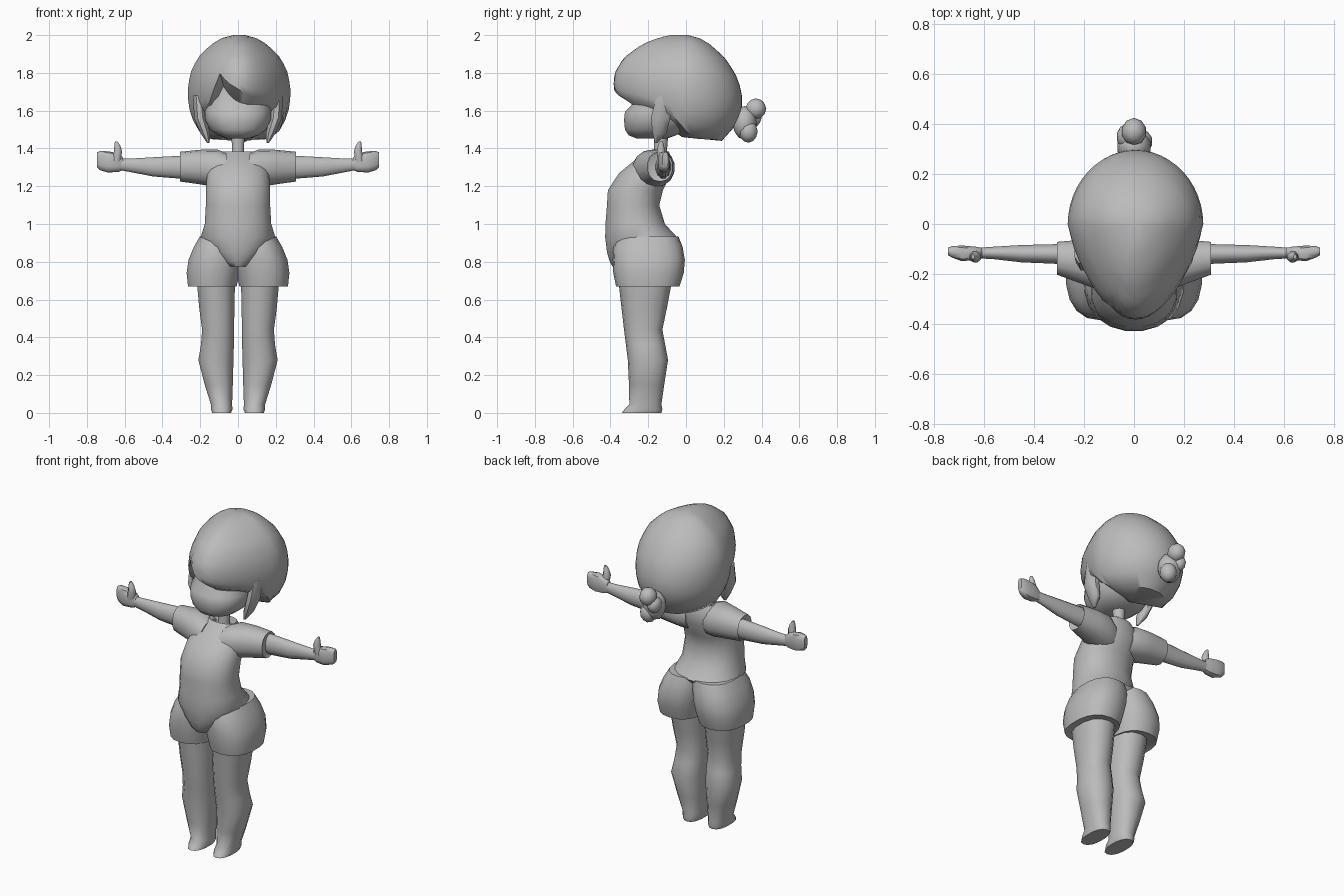
import bpy, bmesh, math
from mathutils import Vector

grey = bpy.data.materials.new("plain grey")
grey.diffuse_color = (0.5, 0.5, 0.5, 1)


def finish(name, bm, angle=50):
    bmesh.ops.recalc_face_normals(bm, faces=bm.faces)
    mesh = bpy.data.meshes.new(name)
    bm.to_mesh(mesh)
    bm.free()
    mesh.materials.append(grey)
    for p in mesh.polygons:
        p.use_smooth = True
    mesh.set_sharp_from_angle(angle=math.radians(angle))
    ob = bpy.data.objects.new(name, mesh)
    bpy.context.collection.objects.link(ob)
    return ob


def skin(bm, rings):
    n = len(rings[0])
    for lo, hi in zip(rings, rings[1:]):
        for i in range(n):
            j = (i + 1) % n
            bm.faces.new((lo[i], lo[j], hi[j], hi[i]))


def loft(name, rings, axis="z", n=16, side=1, power=2.0, angle=50):
    """Rings are (position, a0, a1, b0, b1); a, b are x, y or (for axis x) y, z."""
    bm = bmesh.new()
    loops = []
    for pos, a0, a1, b0, b1 in rings:
        loop = []
        for i in range(n):
            t = 2 * math.pi * (i + 0.5) / n
            c, s = math.cos(t), math.sin(t)
            a = (a0 + a1) / 2 + (a1 - a0) / 2 * math.copysign(abs(c) ** (2 / power), c)
            b = (b0 + b1) / 2 + (b1 - b0) / 2 * math.copysign(abs(s) ** (2 / power), s)
            x, y, z = (a, b, pos) if axis == "z" else (pos, a, b)
            loop.append(bm.verts.new((x * side, y, z)))
        loops.append(loop)
    skin(bm, loops)
    bm.faces.new(loops[0])
    bm.faces.new(loops[-1])
    return finish(name, bm, angle)


def lerp_table(table, v):
    for lo, hi in zip(table, table[1:]):
        if lo[0] <= v <= hi[0]:
            f = (v - lo[0]) / (hi[0] - lo[0])
            return [p + (q - p) * f for p, q in zip(lo, hi)][1:]
    return list((table[0] if v < table[0][0] else table[-1])[1:])


# Shirt body with round belly
loft("shirt", [
    (0.775, -0.05, 0.05, -0.39, -0.22), (0.80, -0.09, 0.09, -0.405, -0.16),
    (0.85, -0.145, 0.145, -0.42, -0.10), (0.93, -0.20, 0.20, -0.43, -0.045),
    (1.00, -0.178, 0.178, -0.428, -0.11), (1.10, -0.172, 0.172, -0.42, -0.14),
    (1.18, -0.172, 0.172, -0.415, -0.12), (1.27, -0.165, 0.165, -0.355, -0.075),
    (1.34, -0.14, 0.14, -0.27, -0.075), (1.385, -0.085, 0.085, -0.20, -0.09),
    (1.35, -0.06, 0.06, -0.18, -0.10)], n=20, power=2.2)

# Neck and face
loft("neck", [(1.30, -0.04, 0.04, -0.18, -0.10), (1.40, -0.033, 0.033, -0.17, -0.10),
              (1.52, -0.04, 0.04, -0.17, -0.09)], n=10)
loft("face", [
    (1.452, -0.06, 0.06, -0.26, -0.10), (1.47, -0.11, 0.11, -0.305, -0.05),
    (1.50, -0.15, 0.15, -0.325, 0.0), (1.55, -0.175, 0.175, -0.33, 0.03),
    (1.595, -0.178, 0.178, -0.325, 0.05), (1.63, -0.176, 0.176, -0.29, 0.05),
    (1.72, -0.17, 0.17, -0.28, 0.05), (1.83, -0.14, 0.14, -0.27, 0.05)], n=20, power=2.3)

# Hair cap: egg-shaped rings running down to a swept hem
shape = [(1.44, 0.15, -0.20, 0.19), (1.50, 0.222, -0.26, 0.245), (1.58, 0.258, -0.30, 0.29),
         (1.65, 0.27, -0.355, 0.30), (1.72, 0.272, -0.385, 0.29), (1.80, 0.258, -0.378, 0.26),
         (1.88, 0.22, -0.33, 0.205), (1.95, 0.15, -0.235, 0.13), (1.985, 0.09, -0.15, 0.07),
         (2.0, 0.03, -0.08, 0.01)]
hem = [(-180, 1.44), (-110, 1.45), (-92, 1.48), (-75, 1.58), (-50, 1.62), (-42, 1.66),
       (-31, 1.80), (-18, 1.75), (15, 1.68), (50, 1.64), (75, 1.58), (92, 1.48),
       (110, 1.45), (180, 1.44)]
bm = bmesh.new()
loops, steps, count = [], 12, 48
for k in range(steps + 1):
    loop = []
    for i in range(count):
        deg = -180 + 360 * i / count
        a = math.radians(deg)
        low = lerp_table(hem, deg)[0]
        z = 2.0 + (low - 2.0) * (k / steps) ** 1.4
        w, yf, yb = lerp_table(shape, z)
        c = math.cos(a)
        y = -c * (yf * -1 if c > 0 else yb)
        x = w * math.sin(a) * (1 - 0.25 * max(c, 0)) + 0.006
        loop.append(bm.verts.new((x, y, z)))
    loops.append(loop)
skin(bm, loops)
bm.faces.new(loops[0])
under = bm.verts.new((0, -0.02, 1.46))
for i in range(count):
    bm.faces.new((loops[-1][i], loops[-1][(i + 1) % count], under))
finish("hair", bm)

# Gathered hair tail behind the head
bm = bmesh.new()
for (x, y, z), (rx, ry, rz) in (((0.0, 0.31, 1.535), (0.07, 0.065, 0.09)),
                                ((0.0, 0.37, 1.61), (0.05, 0.055, 0.055)),
                                ((0.025, 0.33, 1.49), (0.05, 0.05, 0.06)),
                                ((-0.03, 0.35, 1.56), (0.04, 0.05, 0.05))):
    verts = bmesh.ops.create_icosphere(bm, subdivisions=2, radius=1)["verts"]
    for v in verts:
        v.co = Vector((x + v.co.x * rx, y + v.co.y * ry, z + v.co.z * rz))
finish("hair_tail", bm, 30)

for side, label in ((1, "left"), (-1, "right")):
    # Hair lock in front of the ear
    loft(label + "_hair_lock", [
        (1.68, 0.18, 0.24, -0.16, -0.07), (1.56, 0.165, 0.235, -0.19, -0.08),
        (1.48, 0.145, 0.20, -0.18, -0.10), (1.43, 0.15, 0.165, -0.165, -0.15)],
        n=8, side=side)
    # Sleeve with a recessed cuff
    loft(label + "_sleeve", [
        (0.06, -0.29, -0.08, 1.19, 1.375), (0.11, -0.28, -0.06, 1.195, 1.395),
        (0.20, -0.245, -0.06, 1.21, 1.393), (0.308, -0.205, -0.07, 1.225, 1.382),
        (0.30, -0.19, -0.08, 1.24, 1.37)], axis="x", n=14, side=side, power=2.2)
    # Arm tapering to the wrist
    loft(label + "_arm", [
        (0.25, -0.165, -0.075, 1.24, 1.365), (0.33, -0.16, -0.08, 1.24, 1.362),
        (0.45, -0.155, -0.083, 1.25, 1.355), (0.56, -0.142, -0.09, 1.272, 1.348),
        (0.63, -0.138, -0.095, 1.285, 1.347)], axis="x", n=12, side=side)
    # Closed hand and raised thumb
    loft(label + "_hand", [
        (0.61, -0.135, -0.095, 1.285, 1.352), (0.635, -0.145, -0.09, 1.275, 1.375),
        (0.69, -0.15, -0.085, 1.273, 1.385), (0.73, -0.135, -0.088, 1.285, 1.386),
        (0.746, -0.125, -0.095, 1.30, 1.38)], axis="x", n=10, side=side, power=3)
    loft(label + "_thumb", [
        (1.33, 0.62, 0.67, -0.15, -0.10), (1.385, 0.612, 0.658, -0.155, -0.11),
        (1.415, 0.622, 0.656, -0.15, -0.115), (1.438, 0.638, 0.652, -0.14, -0.122)],
        n=8, side=side)
    # One half of the shorts
    loft(label + "_shorts_half", [
        (0.675, 0.025, 0.25, -0.345, -0.06), (0.668, 0.006, 0.266, -0.37, -0.035),
        (0.74, -0.01, 0.274, -0.385, -0.012), (0.81, -0.025, 0.264, -0.388, -0.006),
        (0.88, -0.035, 0.235, -0.385, -0.018), (0.935, -0.04, 0.203, -0.36, -0.04)],
        n=18, side=side, power=2.4)
    # Leg with calf and pointed foot
    loft(label + "_leg", [
        (0.0, 0.035, 0.138, -0.34, -0.13), (0.02, 0.028, 0.145, -0.325, -0.125),
        (0.045, 0.03, 0.145, -0.30, -0.13), (0.15, 0.026, 0.178, -0.302, -0.115),
        (0.28, 0.022, 0.212, -0.308, -0.095), (0.36, 0.02, 0.198, -0.318, -0.11),
        (0.44, 0.02, 0.192, -0.328, -0.125), (0.56, 0.016, 0.208, -0.342, -0.10),
        (0.72, 0.014, 0.222, -0.36, -0.07)], n=14, side=side, power=2.3)
